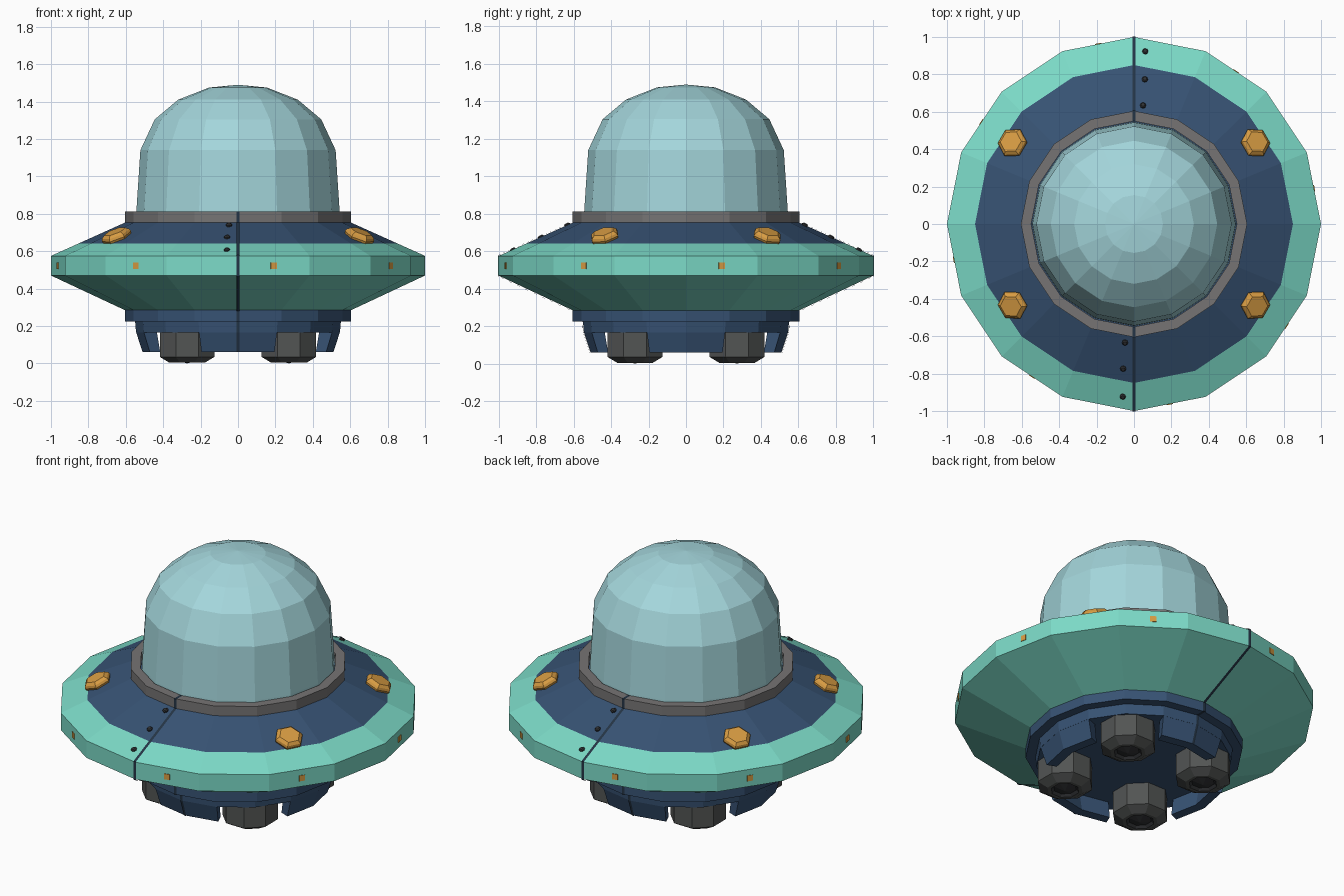
import bpy, bmesh, math
from mathutils import Matrix, Vector

if "Cube" in bpy.data.objects:
    bpy.data.objects.remove(bpy.data.objects["Cube"])

STEP = math.radians(22.5)


def material(name, rgb):
    m = bpy.data.materials.new(name)
    m.diffuse_color = (*rgb, 1)
    m.use_nodes = True
    m.node_tree.nodes["Principled BSDF"].inputs["Base Color"].default_value = m.diffuse_color
    return m


MINT = material("mint green", (0.20, 0.70, 0.57))
NAVY = material("navy blue", (0.038, 0.085, 0.172))
GLASS = material("pale blue glass", (0.37, 0.67, 0.71))
GREY = material("warm grey", (0.18, 0.175, 0.175))
AMBER = material("amber", (0.68, 0.33, 0.055))
CHARCOAL = material("charcoal", (0.085, 0.09, 0.088))
DARK = material("near black", (0.03, 0.032, 0.035))
SEAM = material("dark seam", (0.018, 0.035, 0.06))


def finish(bm, name, mats, matrix=None):
    bmesh.ops.remove_doubles(bm, verts=bm.verts, dist=1e-5)
    bmesh.ops.recalc_face_normals(bm, faces=bm.faces)
    me = bpy.data.meshes.new(name)
    bm.to_mesh(me)
    bm.free()
    for m in mats:
        me.materials.append(m)
    ob = bpy.data.objects.new(name, me)
    bpy.context.collection.objects.link(ob)
    if matrix is not None:
        ob.matrix_world = matrix
    return ob


def lathe(name, profile, mats, bands=None, sides=16, offset=0.0, matrix=None,
          arc=None, closed=False):
    """Spin (radius, z) points; bands gives the material of each strip.
    arc = (first angle, segment count) makes a capped partial ring."""
    bm = bmesh.new()
    step = 2 * math.pi / sides
    start, count = arc if arc else (offset, sides)
    n = count + 1 if arc else count
    cols = []
    for i in range(n):
        a = start + i * step
        cols.append([bm.verts.new((r * math.cos(a), r * math.sin(a), z)) for r, z in profile])
    strips = len(profile) if closed else len(profile) - 1
    for i in range(count):
        p, q = cols[i], cols[(i + 1) % n]
        for j in range(strips):
            k = (j + 1) % len(profile)
            if profile[j][0] == 0:
                f = bm.faces.new((p[j], p[k], q[k]))
            elif profile[k][0] == 0:
                f = bm.faces.new((p[j], p[k], q[j]))
            else:
                f = bm.faces.new((p[j], p[k], q[k], q[j]))
            f.material_index = bands[j] if bands else 0
    if arc:
        bm.faces.new(cols[0])
        bm.faces.new(cols[-1])
    return finish(bm, name, mats, matrix)


def roof_z(r):
    return 0.575 + (1.0 - r) * 0.45


# Saucer hull with its collar underneath
lathe("saucer_hull",
      [(0, 0.17), (0.47, 0.17), (0.545, 0.165), (0.55, 0.225), (0.605, 0.225), (0.605, 0.285),
       (1.0, 0.47), (1.0, 0.575), (0.85, roof_z(0.85)), (0.60, roof_z(0.60)), (0, 0.76)],
      [NAVY, MINT], [0, 0, 0, 0, 0, 1, 1, 1, 0, 0])

# Grey ring around the canopy
lathe("canopy_ring", [(0.605, 0.75), (0.605, 0.812), (0.55, 0.812), (0.55, 0.75)],
      [GREY], closed=True)

# Faceted glass canopy
lathe("canopy", [(0.545, 0.76), (0.543, 0.82), (0.522, 1.14), (0.445, 1.305),
                 (0.32, 1.41), (0.155, 1.475), (0, 1.49)], [GLASS])

# Four skirt panels between the engines
for k in range(4):
    lathe(f"skirt_panel_{k + 1}", [(0.545, 0.168), (0.51, 0.06), (0.45, 0.06), (0.47, 0.168)],
          [NAVY], arc=(k * math.pi / 2 - STEP, 2), closed=True)

# Four octagonal engines with dark recessed nozzles
for k in range(4):
    a = math.pi / 4 + k * math.pi / 2
    place = Matrix.Translation((0.385 * math.cos(a), 0.385 * math.sin(a), 0))
    lathe(f"engine_{k + 1}", [(0, 0.19), (0.158, 0.19), (0.158, 0.035), (0.102, 0.004),
                              (0.08, 0.004), (0.065, 0.018), (0, 0.0)],
          [CHARCOAL, DARK], [0, 0, 0, 0, 1, 1], sides=8, offset=STEP, matrix=place)

# Front and back seams, thin strips following the hull outline
outline = [(0.512, 0.06), (0.547, 0.165), (0.552, 0.224), (0.607, 0.224), (0.607, 0.284), (1.0, 0.469),
           (1.0, 0.576), (0.607, roof_z(0.607)), (0.607, 0.813), (0.55, 0.813)]
for side, label in ((-1, "front"), (1, "back")):
    bm = bmesh.new()
    rows = []
    for i, (r, z) in enumerate(outline):
        lift = 0.003 if i in (5, 6) else 0.002
        dz = 0.003 if i in (6, 7) else (-0.003 if i in (4, 5) else 0)
        rows.append([bm.verts.new((x, side * (r + (lift if x == 0 else lift - 0.001)), z + dz))
                     for x in (-0.008, 0, 0.008)])
    for p, q in zip(rows, rows[1:]):
        for j in (0, 1):
            bm.faces.new((p[j], p[j + 1], q[j + 1], q[j]))
    finish(bm, f"{label}_seam", [SEAM])


def on_roof(azimuth, r_flat, spin=0.0):
    """Frame sitting on the sloped roof, z along the surface normal."""
    tilt = math.atan(0.45)
    vertex_r = r_flat / math.cos(STEP / 2)
    return (Matrix.Translation((r_flat * math.cos(azimuth), r_flat * math.sin(azimuth), roof_z(vertex_r)))
            @ Matrix.Rotation(azimuth, 4, 'Z') @ Matrix.Rotation(tilt, 4, 'Y')
            @ Matrix.Rotation(spin - azimuth, 4, 'Z'))


# Amber hexagonal lamps on the roof
for k, deg in enumerate((33.75, 146.25, 213.75, 326.25)):
    lathe(f"roof_lamp_{k + 1}", [(0, -0.02), (0.07, -0.02), (0.083, 0.012), (0.078, 0.026),
                                 (0.06, 0.04), (0, 0.04)],
          [AMBER], sides=6, matrix=on_roof(math.radians(deg), 0.776))

# Small rivets beside each seam
for side in (-1, 1):
    for k, (x, y) in enumerate(((0.06, 0.925), (0.058, 0.775), (0.048, 0.635))):
        az = math.atan2(side * y, side * x)
        lathe(f"{'front' if side < 0 else 'back'}_rivet_{k + 1}",
              [(0, -0.01), (0.016, -0.01), (0.016, 0.01), (0.01, 0.016), (0, 0.016)],
              [DARK], sides=8, matrix=on_roof(az, math.hypot(x, y) * 0.995))

# Square amber markers on every second rim facet
for k in range(8):
    a = math.radians(-78.75 + 45 * k)
    bm = bmesh.new()
    bmesh.ops.create_cube(bm, size=1)
    bmesh.ops.scale(bm, vec=Vector((0.008, 0.034, 0.034)), verts=bm.verts)
    r = math.cos(STEP / 2)
    finish(bm, f"rim_marker_{k + 1}", [AMBER],
           Matrix.Translation((r * math.cos(a), r * math.sin(a), 0.522)) @ Matrix.Rotation(a, 4, 'Z'))
